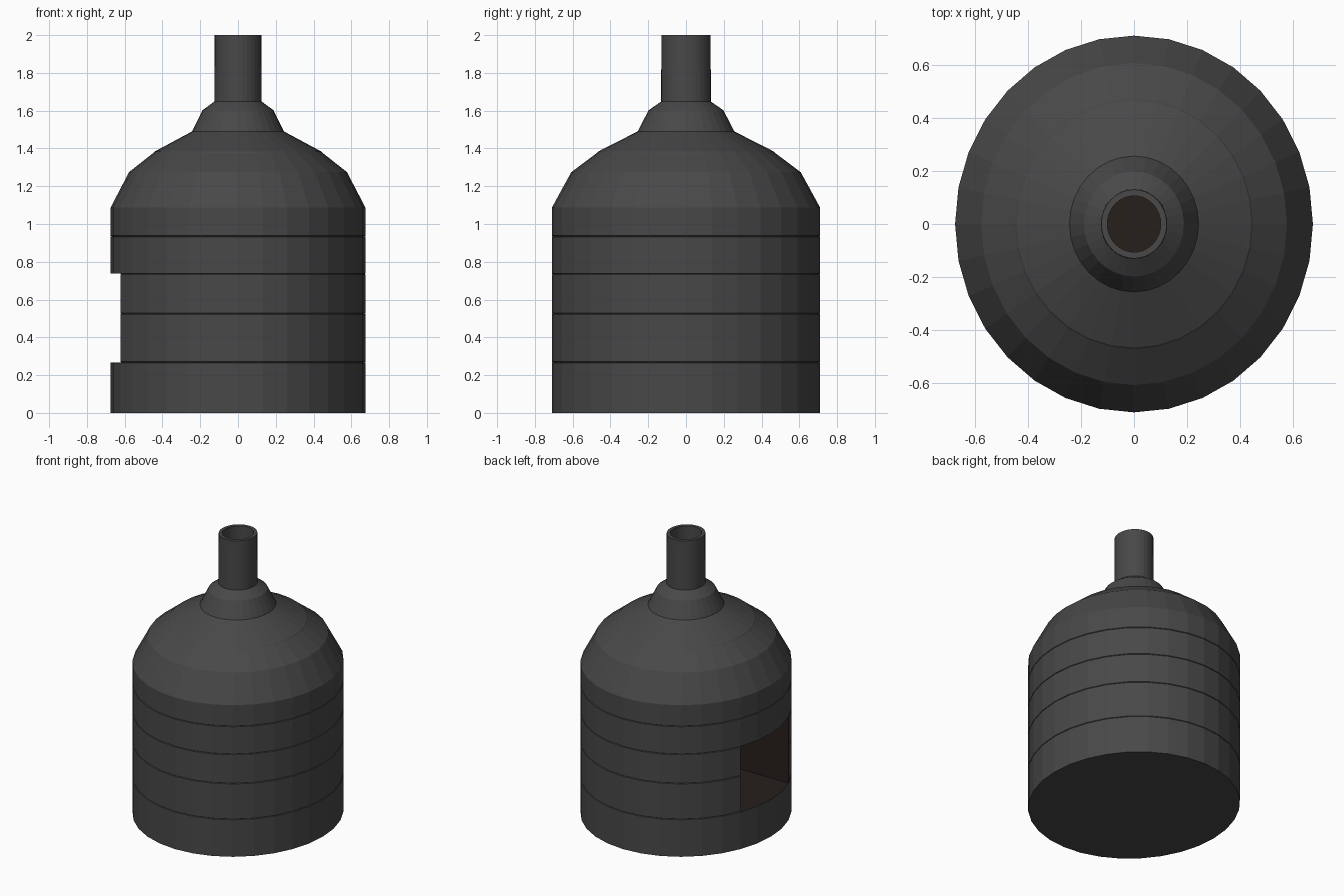
import bpy, bmesh, math

if "Cube" in bpy.data.objects:
    bpy.data.objects.remove(bpy.data.objects["Cube"])

SIDES = 32
XR = 0.95  # x radius relative to y radius (slightly oval plan)


def material(name, rgb):
    m = bpy.data.materials.new(name)
    m.diffuse_color = (*rgb, 1)
    m.use_nodes = True
    m.node_tree.nodes["Principled BSDF"].inputs["Base Color"].default_value = m.diffuse_color
    return m


iron = material("dark_iron", (0.065, 0.065, 0.065))
soot = material("soot", (0.02, 0.014, 0.012))


def lathe(name, profile, last_mat):
    """Closed solid from (radius, z) rings, flat shaded, capped both ends."""
    bm = bmesh.new()
    rings = []
    for r, z in profile:
        rings.append([bm.verts.new((r * XR * math.cos(2 * math.pi * i / SIDES),
                                    r * math.sin(2 * math.pi * i / SIDES), z))
                      for i in range(SIDES)])
    for a, b in zip(rings, rings[1:]):
        for i in range(SIDES):
            j = (i + 1) % SIDES
            bm.faces.new((a[i], a[j], b[j], b[i]))
    bm.faces.new(rings[0][::-1])
    bm.faces.new(rings[-1]).material_index = 1
    bmesh.ops.recalc_face_normals(bm, faces=bm.faces)
    me = bpy.data.meshes.new(name)
    bm.to_mesh(me)
    bm.free()
    me.materials.append(iron)
    me.materials.append(last_mat)
    ob = bpy.data.objects.new(name, me)
    bpy.context.collection.objects.link(ob)
    return ob


# Furnace body: straight wall with thin seams between the courses
R = 0.71
profile = [(R, 0)]
for z in (0.268, 0.525, 0.735, 0.935):
    profile += [(R, z - 0.003), (R - 0.004, z), (R, z + 0.003)]
# Domed shoulder, small lip and collar
profile += [(R, 1.087), (0.607, 1.275), (0.472, 1.376), (0.466, 1.383),
            (0.256, 1.49), (0.198, 1.602), (0.132, 1.648)]
# Chimney pipe, hollow down to the collar
profile += [(0.13, 2.0), (0.106, 2.0), (0.106, 1.62)]
furnace = lathe("furnace_body", profile, soot)

# Fire opening cut into the left side
bpy.ops.mesh.primitive_cube_add(size=1, location=(-0.4, 0, 0.502))
cutter = bpy.context.object
cutter.name = "opening_cutter"
cutter.scale = (1.0, 0.542, 0.472)
cutter.data.materials.append(soot)
cutter.hide_render = True

mod = furnace.modifiers.new("opening", 'BOOLEAN')
mod.operation = 'DIFFERENCE'
mod.solver = 'EXACT'
mod.material_mode = 'TRANSFER'
mod.object = cutter
bpy.context.view_layer.objects.active = furnace
bpy.ops.object.modifier_apply(modifier=mod.name)
bpy.data.objects.remove(cutter)
